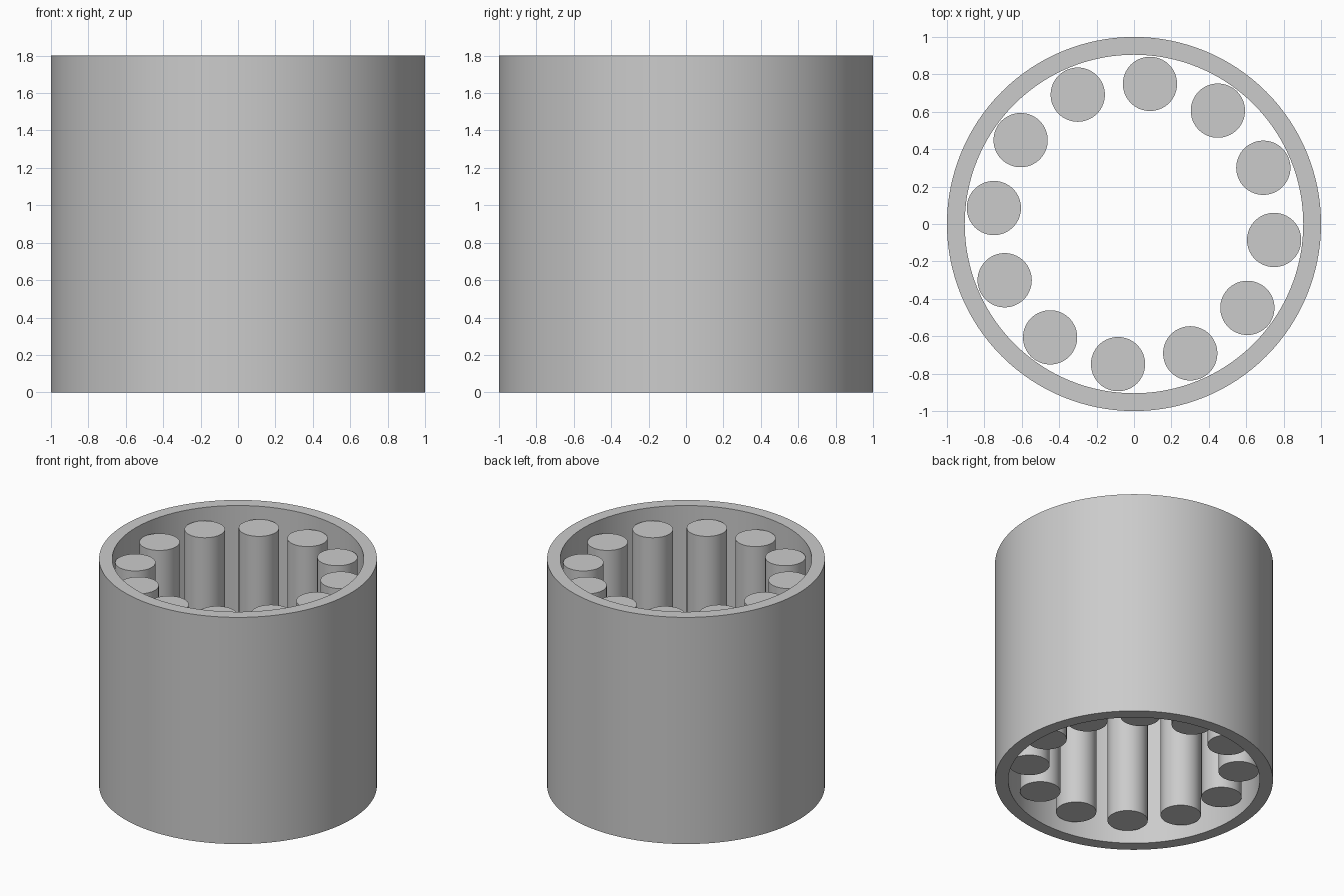
import bpy, bmesh, math
from mathutils import Matrix, Vector

cube = bpy.data.objects.get("Cube")
if cube:
    bpy.data.objects.remove(cube, do_unlink=True)

HEIGHT = 1.8
OUTER, INNER = 1.0, 0.905
ROLLERS, ROLLER_R, PITCH_R = 12, 0.145, 0.754
RECESS = 0.1
START = math.radians(-6.5)

steel = bpy.data.materials.new("grey_steel")
steel.use_nodes = True
steel.diffuse_color = (0.6, 0.6, 0.6, 1)
steel.node_tree.nodes["Principled BSDF"].inputs["Base Color"].default_value = steel.diffuse_color


def finish(name, bm):
    """Turn a bmesh into a smooth object with sharp rims."""
    bmesh.ops.recalc_face_normals(bm, faces=bm.faces)
    mesh = bpy.data.meshes.new(name)
    bm.to_mesh(mesh)
    bm.free()
    mesh.materials.append(steel)
    obj = bpy.data.objects.new(name, mesh)
    bpy.context.collection.objects.link(obj)
    bpy.ops.object.select_all(action="DESELECT")
    bpy.context.view_layer.objects.active = obj
    obj.select_set(True)
    bpy.ops.object.shade_smooth_by_angle(angle=math.radians(30))
    return obj


# Outer sleeve: a rectangular section revolved around z
bm = bmesh.new()
section = [(INNER, 0), (OUTER, 0), (OUTER, HEIGHT), (INNER, HEIGHT)]
verts = [bm.verts.new((r, 0, z)) for r, z in section]
edges = [bm.edges.new((verts[i], verts[(i + 1) % 4])) for i in range(4)]
bmesh.ops.spin(bm, geom=verts + edges, cent=(0, 0, 0), axis=(0, 0, 1),
               angle=math.tau, steps=128, use_merge=True)
bmesh.ops.remove_doubles(bm, verts=bm.verts, dist=0.0001)
finish("outer_sleeve", bm)

# Needle rollers: solid cylinders set in from both ends
for i in range(ROLLERS):
    angle = START + i * math.tau / ROLLERS
    bm = bmesh.new()
    bmesh.ops.create_cone(bm, cap_ends=True, segments=64, radius1=ROLLER_R,
                          radius2=ROLLER_R, depth=HEIGHT - 2 * RECESS)
    roller = finish(f"needle_roller_{i + 1}", bm)
    roller.location = (PITCH_R * math.cos(angle), PITCH_R * math.sin(angle), HEIGHT / 2)
